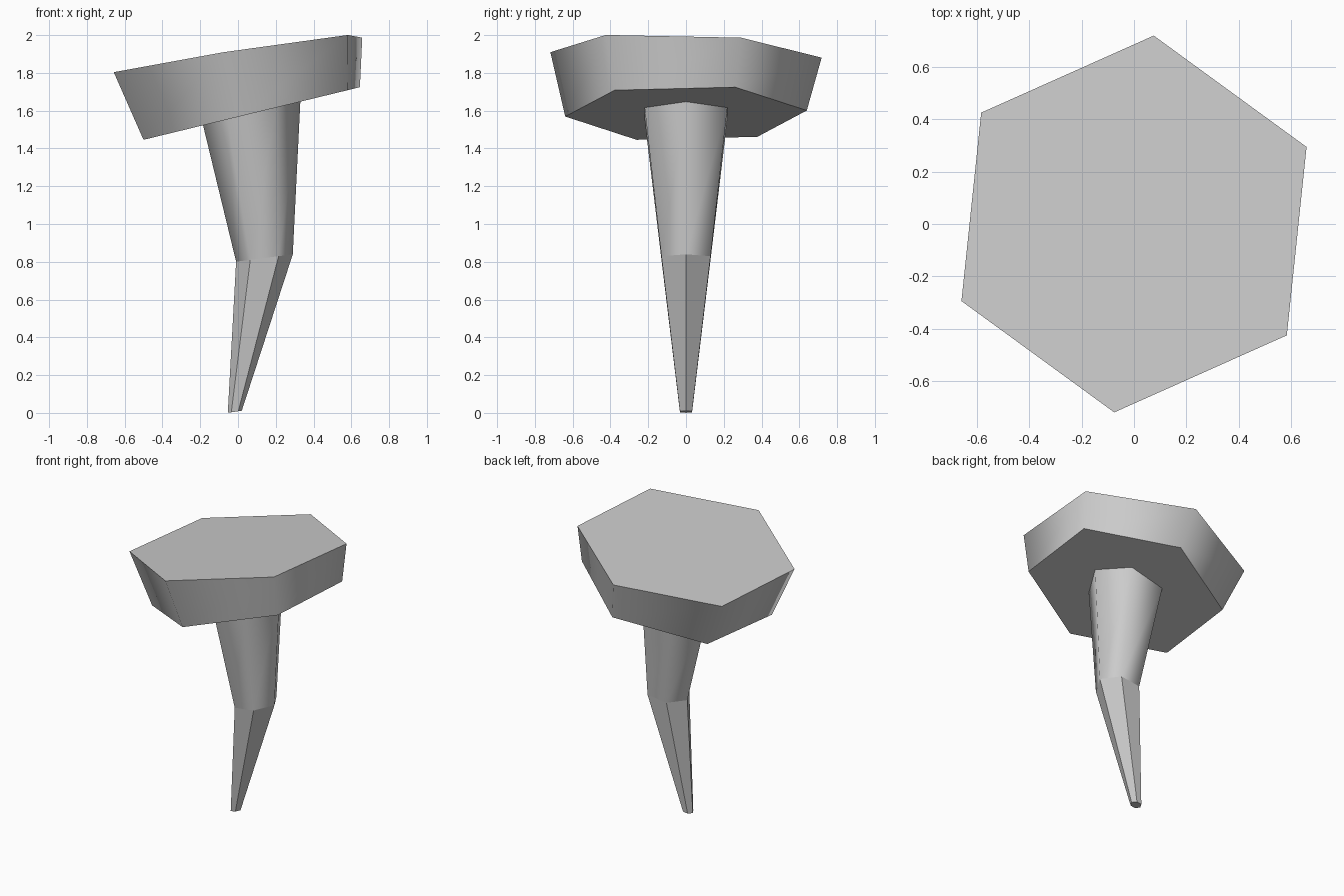
import bpy, bmesh
from math import cos, sin, radians

cube = bpy.data.objects.get("Cube")
if cube:
    bpy.data.objects.remove(cube, do_unlink=True)

# One grey metal for the whole nail
metal = bpy.data.materials.new("grey_metal")
metal.use_nodes = True
GREY = (0.6, 0.6, 0.6, 1)
metal.diffuse_color = GREY
metal.node_tree.nodes["Principled BSDF"].inputs["Base Color"].default_value = GREY


def ring(bm, cx, cz, rx, ry, slope_x, slope_y=0, turn=0):
    """Hexagonal cross-section lying on a tilted plane."""
    verts = []
    for i in range(6):
        a = radians(turn + 60 * i)
        x, y = rx * cos(a), ry * sin(a)
        verts.append(bm.verts.new((cx + x, y, cz + slope_x * x + slope_y * y)))
    return verts


def bridge(bm, low, high, smooth):
    for i in range(6):
        j = (i + 1) % 6
        bm.faces.new((low[i], low[j], high[j], high[i])).smooth = smooth


bm = bmesh.new()
tip = ring(bm, -0.017, 0.006, 0.037, 0.037, 0.15)
neck = ring(bm, 0.14, 0.82, 0.15, 0.15, 0.13)
collar = ring(bm, 0.0725, 1.585, 0.2575, 0.253, 0.243)
head_base = ring(bm, 0.0725, 1.585, 0.627, 0.643, 0.243, 0, 24)
head_top = ring(bm, 0, 1.895, 0.72, 0.722, 0.155, -0.0365, 24)

bm.faces.new(tip[::-1])                        # blunt point
bridge(bm, tip, neck, False)                   # faceted spike
bridge(bm, neck, collar, True)                 # rounded shank
bridge(bm, collar, head_base, False)           # underside of head
bridge(bm, head_base, head_top, True)          # rim of head
bm.faces.new(head_top)                         # striking face

# Keep the section borders crisp
for loop in (neck, collar, head_base, head_top):
    for i in range(6):
        bm.edges.get((loop[i], loop[(i + 1) % 6])).smooth = False

mesh = bpy.data.meshes.new("bent_nail")
bm.to_mesh(mesh)
bm.free()
mesh.materials.append(metal)
nail = bpy.data.objects.new("bent_nail", mesh)
bpy.context.collection.objects.link(nail)
